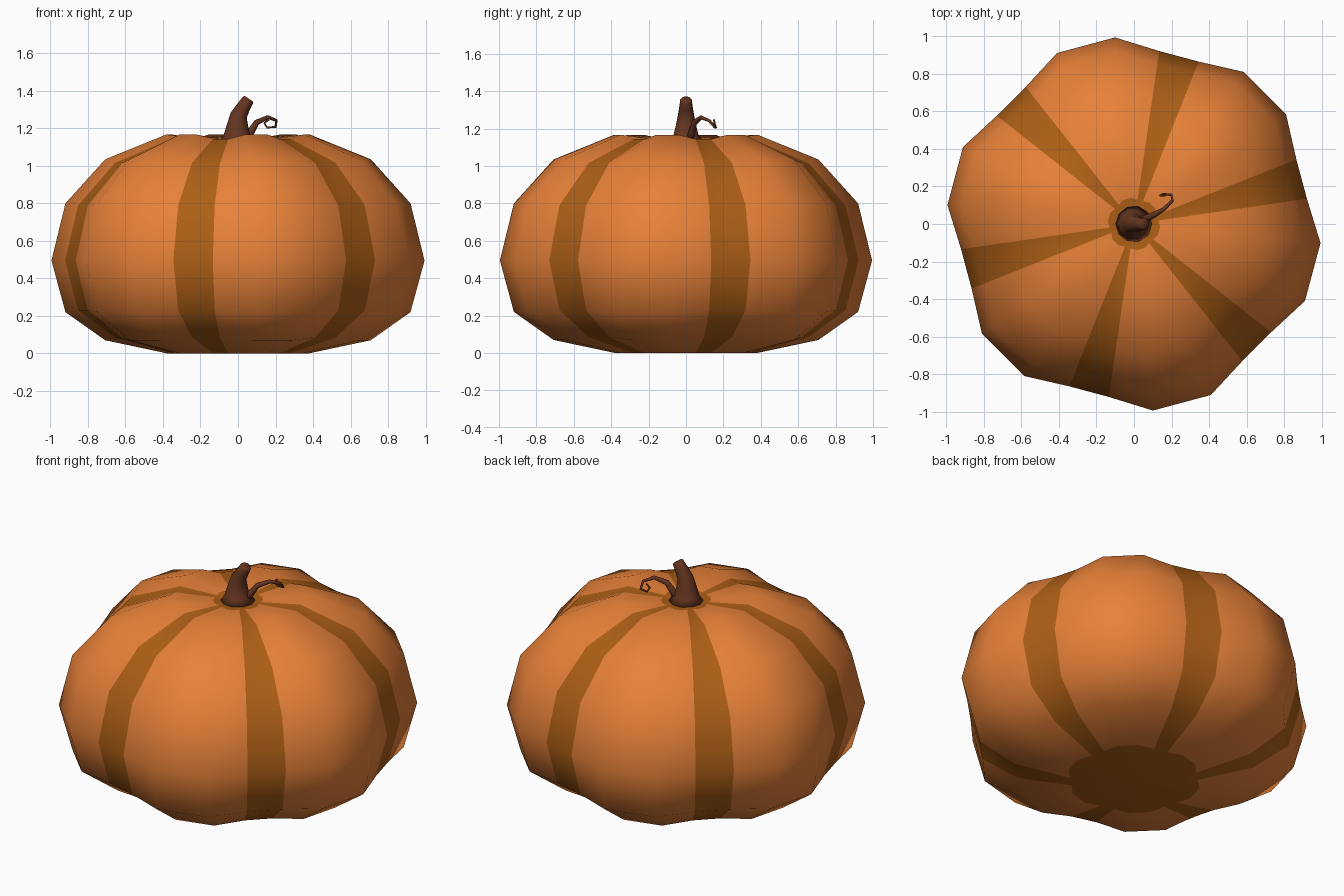
import bpy, bmesh
from math import sin, cos, tau, radians
from mathutils import Vector

if "Cube" in bpy.data.objects:
    bpy.data.objects.remove(bpy.data.objects["Cube"])


def material(name, rgb):
    m = bpy.data.materials.new(name)
    m.diffuse_color = (*rgb, 1)
    m.use_nodes = True
    m.node_tree.nodes["Principled BSDF"].inputs["Base Color"].default_value = m.diffuse_color
    return m


ORANGE = material("orange_skin", (0.80, 0.22, 0.04))
GROOVE = material("groove_skin", (0.42, 0.115, 0.008))
BROWN = material("stem_brown", (0.13, 0.035, 0.014))


def finish(bm, name, mats):
    bmesh.ops.recalc_face_normals(bm, faces=bm.faces[:])
    for f in bm.faces:
        f.smooth = True
    me = bpy.data.meshes.new(name)
    bm.to_mesh(me)
    bm.free()
    for m in mats:
        me.materials.append(m)
    ob = bpy.data.objects.new(name, me)
    bpy.context.collection.objects.link(ob)
    return ob


def bridge(bm, a, b):
    n = len(a)
    return [bm.faces.new((a[i], a[(i + 1) % n], b[(i + 1) % n], b[i])) for i in range(n)]


def tube(name, path, sides):
    """Tapered tube through (x, y, z, radius) stations."""
    bm = bmesh.new()
    pts = [Vector(p[:3]) for p in path]
    t_old, u = Vector((0, 0, 1)), Vector((1, 0, 0))
    rings = []
    for i, p in enumerate(pts):
        t = (pts[min(i + 1, len(pts) - 1)] - pts[max(i - 1, 0)]).normalized()
        u = (t_old.rotation_difference(t) @ u).normalized()
        v = t.cross(u)
        t_old = t
        rings.append([bm.verts.new(p + path[i][3] * (u * cos(tau * k / sides) + v * sin(tau * k / sides)))
                      for k in range(sides)])
    for a, b in zip(rings, rings[1:]):
        bridge(bm, a, b)
    bm.faces.new(rings[0])
    bm.faces.new(rings[-1])
    return finish(bm, name, [BROWN])


# Pumpkin body: six lobes, each with two groove and two bulge columns
PROFILE = [(0.38, 0.0), (0.712, 0.07), (0.925, 0.22), (1.0, 0.495),
           (0.925, 0.80), (0.712, 1.035), (0.385, 1.167), (0.14, 1.135)]
COLUMNS = [(-6.7, True), (6.7, True), (20.8, False), (39.2, False)]
bm = bmesh.new()
rings = []
for j, (r, z) in enumerate(PROFILE):
    ring = []
    for lobe in range(6):
        for deg, groove in COLUMNS:
            a = radians(15 + 60 * lobe + deg)
            k = 0.932 if groove else 1.0
            inner = 0 < j < 7
            zz = 0.5 + (z - 0.5) * (0.965 if groove and inner else 1)
            ring.append(bm.verts.new((r * k * cos(a), r * k * sin(a), zz)))
    rings.append(ring)
for a, b in zip(rings, rings[1:]):
    for i, f in enumerate(bridge(bm, a, b)):
        f.material_index = 1 if i % 4 == 0 else 0
# Groove-coloured base and top cap
for ring, z in ((rings[0], 0.0), (rings[-1], 1.125)):
    c = bm.verts.new((0, 0, z))
    for i in range(24):
        bm.faces.new((ring[i], ring[(i + 1) % 24], c)).material_index = 1
finish(bm, "pumpkin_body", [ORANGE, GROOVE])

# Bent stem
tube("stem", [(-0.004, 0, 1.128, 0.10), (-0.006, 0, 1.165, 0.07), (-0.002, 0, 1.22, 0.056),
              (0.004, 0, 1.27, 0.045), (0.03, 0, 1.315, 0.037),
              (0.054, 0, 1.352, 0.032), (0.058, 0, 1.358, 0.026)], 10)

# Curled tendril
tube("tendril", [(0.04, 0.02, 1.14, 0.024), (0.07, 0.032, 1.185, 0.02), (0.10, 0.045, 1.232, 0.016),
                 (0.16, 0.08, 1.26, 0.011), (0.205, 0.125, 1.242, 0.008),
                 (0.20, 0.155, 1.207, 0.007), (0.155, 0.16, 1.205, 0.006),
                 (0.14, 0.152, 1.228, 0.006), (0.165, 0.15, 1.247, 0.005)], 6)
